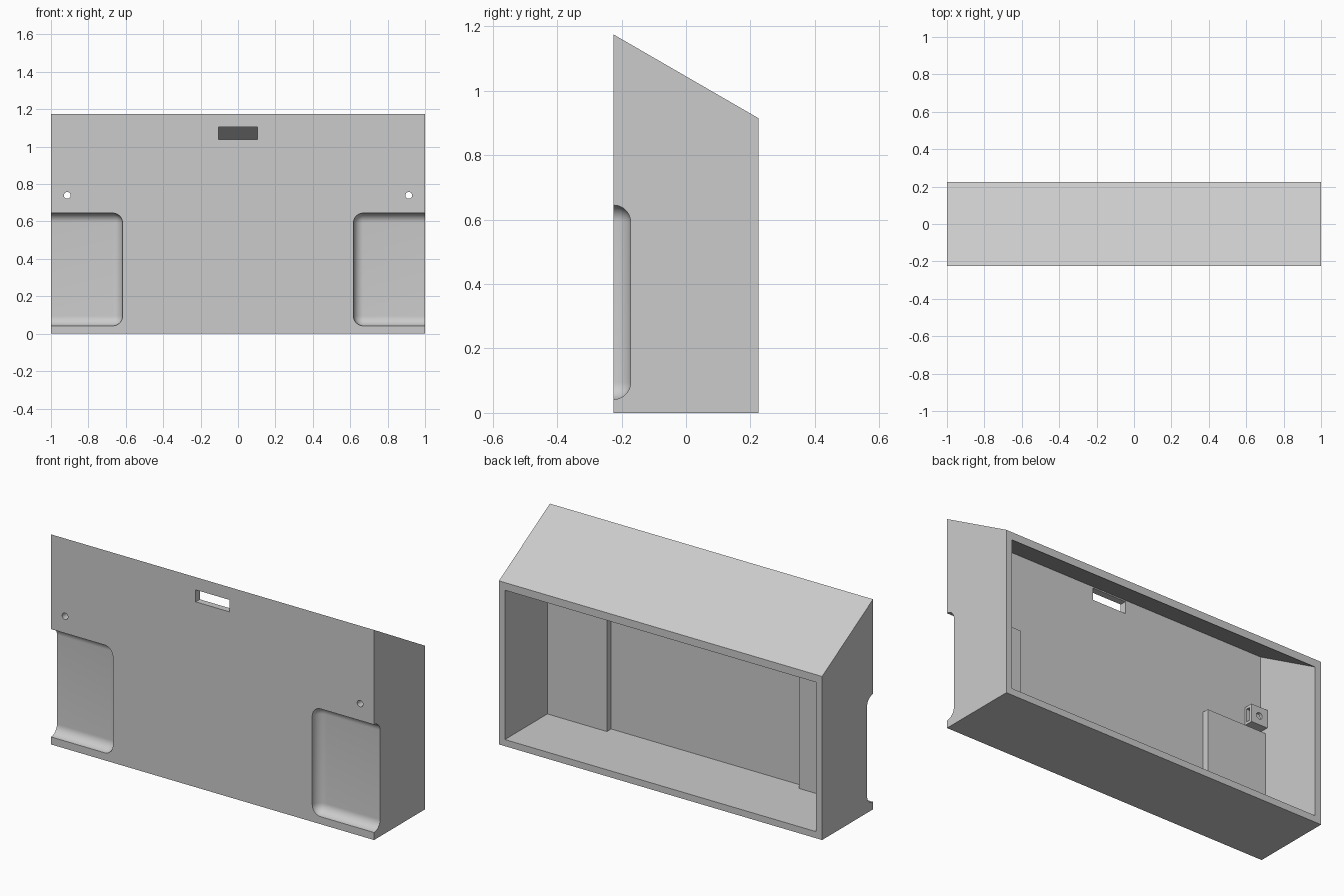
import bpy, bmesh, math
from mathutils import Matrix

cube = bpy.data.objects.get("Cube")
if cube:
    bpy.data.objects.remove(cube, do_unlink=True)

HW, FRONT, BACK = 1.0, -0.225, 0.225    # half width, front and back planes
TOP_F, TOP_B = 1.175, 0.915             # roof height at front and back
WALL, SKIN = 0.037, 0.022               # shell and recess thickness
SLOPE = (TOP_B - TOP_F) / (BACK - FRONT)


def finish(name, bm):
    bmesh.ops.recalc_face_normals(bm, faces=bm.faces)
    me = bpy.data.meshes.new(name)
    bm.to_mesh(me)
    bm.free()
    ob = bpy.data.objects.new(name, me)
    bpy.context.collection.objects.link(ob)
    return ob


def prism(name, profile, half):
    """Extrude a y,z profile across x."""
    bm = bmesh.new()
    face = bm.faces.new([bm.verts.new((-half, y, z)) for y, z in profile])
    ext = bmesh.ops.extrude_face_region(bm, geom=[face])["geom"]
    bmesh.ops.translate(bm, vec=(2 * half, 0, 0),
                        verts=[v for v in ext if isinstance(v, bmesh.types.BMVert)])
    return finish(name, bm)


def box(name, x, y, z, radius=0):
    bm = bmesh.new()
    bmesh.ops.create_cube(bm, size=1)
    for v in bm.verts:
        v.co = [r[0] if c < 0 else r[1] for c, r in zip(v.co, (x, y, z))]
    if radius:
        bmesh.ops.bevel(bm, geom=bm.edges[:], offset=radius, segments=10,
                        profile=0.5, affect='EDGES')
    return finish(name, bm)


def rod(name, x, z, radius):
    bm = bmesh.new()
    place = Matrix.Translation((x, FRONT, z)) @ Matrix.Rotation(math.pi / 2, 4, 'X')
    bmesh.ops.create_cone(bm, cap_ends=True, segments=32, radius1=radius,
                          radius2=radius, depth=0.4, matrix=place)
    return finish(name, bm)


def combine(target, tool, operation):
    mod = target.modifiers.new("join", 'BOOLEAN')
    mod.operation, mod.solver, mod.object = operation, 'EXACT', tool
    bpy.context.view_layer.objects.active = target
    bpy.ops.object.modifier_apply(modifier=mod.name)
    bpy.data.objects.remove(tool, do_unlink=True)


def span(side, a, b):
    return sorted((side * a, side * b))


# Slant-topped shell, open at the back
shell = prism("housing_shell", [(FRONT, 0), (BACK, 0), (BACK, TOP_B), (FRONT, TOP_F)], HW)
inner, beyond = FRONT + WALL, BACK + 0.1
drop = WALL * math.sqrt(1 + SLOPE ** 2)


def ceiling(y):
    return TOP_F - drop + SLOPE * (y - FRONT)


combine(shell, prism("cavity", [(inner, WALL), (beyond, WALL), (beyond, ceiling(beyond)),
                                (inner, ceiling(inner))], HW - WALL), 'DIFFERENCE')

R_IN, R_LOW, R_HIGH, R_DEEP = 0.617, 0.042, 0.645, 0.053
HOLE_X, HOLE_Z, BOSS = 0.913, 0.74, 0.05

for s in (-1, 1):
    # Raised backing behind the corner recess
    combine(shell, box("backing", span(s, R_IN - SKIN, 0.98), (inner - 0.015, FRONT + R_DEEP + SKIN),
                       (0.02, R_HIGH + SKIN - 0.003)), 'UNION')
    # Screw boss with a side slot for the nut
    combine(shell, box("boss", span(s, HOLE_X - BOSS, 0.985), (inner - 0.01, -0.138),
                       (HOLE_Z - BOSS, HOLE_Z + BOSS)), 'UNION')
    combine(shell, box("nut_slot", span(s, 0.8, HOLE_X + 0.035), (-0.177, -0.155),
                       (HOLE_Z - 0.036, HOLE_Z + 0.036)), 'DIFFERENCE')
    # Rounded corner recess, running out through the side
    combine(shell, box("recess", span(s, R_IN, 1.3), (-0.5, FRONT + R_DEEP),
                       (R_LOW, R_HIGH), R_DEEP), 'DIFFERENCE')
    combine(shell, rod("screw_hole", s * HOLE_X, HOLE_Z, 0.018), 'DIFFERENCE')

# Slot high in the front wall
combine(shell, box("slot", (-0.104, 0.104), (-0.4, inner + 0.01), (1.037, 1.104)), 'DIFFERENCE')

# Plain grey finish
mat = bpy.data.materials.new("plain_grey")
mat.use_nodes = True
grey = (0.6, 0.6, 0.6, 1)
mat.diffuse_color = grey
mat.node_tree.nodes["Principled BSDF"].inputs["Base Color"].default_value = grey
shell.data.materials.clear()
shell.data.materials.append(mat)

bpy.ops.object.select_all(action='DESELECT')
shell.select_set(True)
bpy.context.view_layer.objects.active = shell
bpy.ops.object.shade_smooth_by_angle(angle=math.radians(30))
